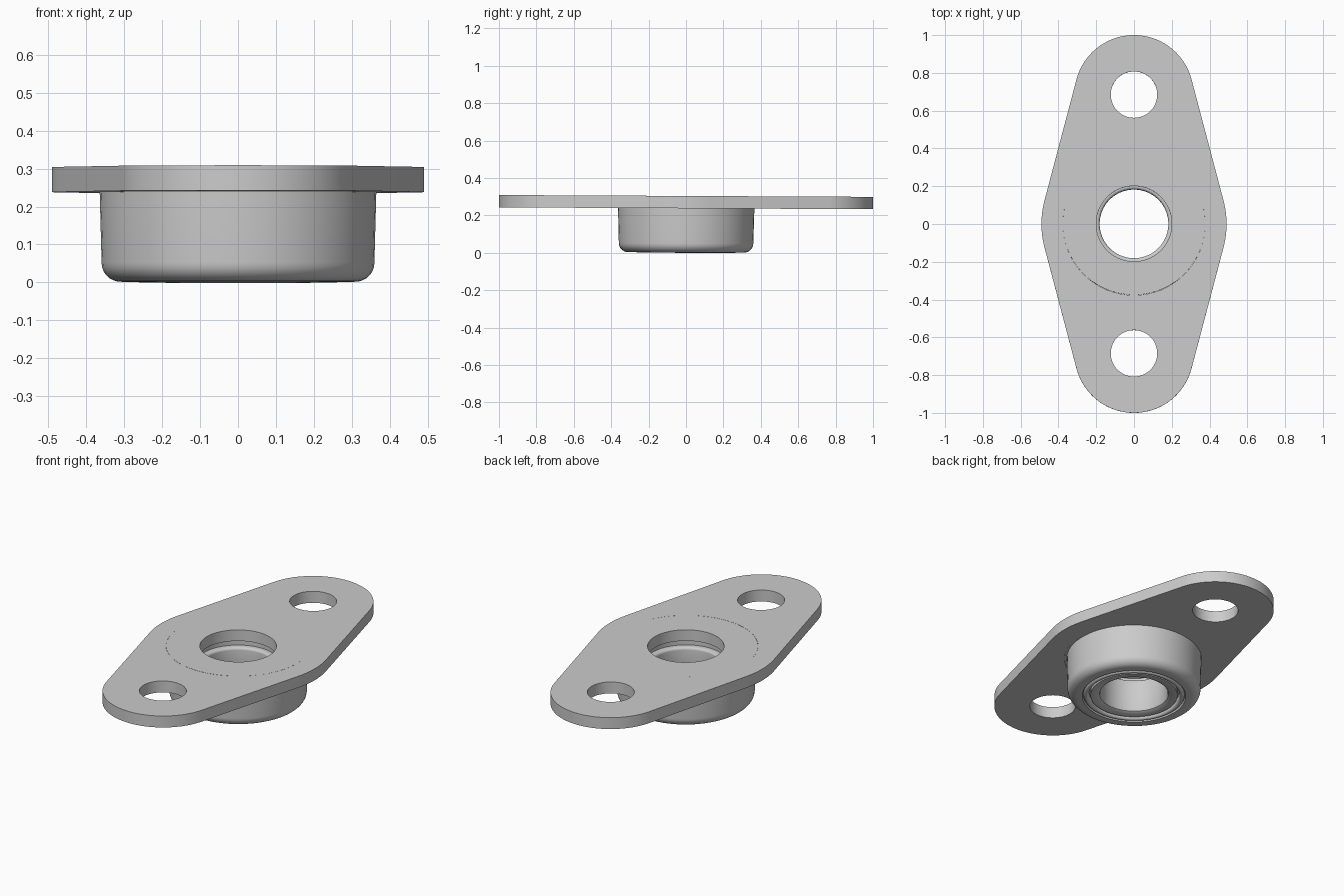
import bpy, bmesh
from math import pi, sin, cos, asin, radians

old = bpy.data.objects.get("Cube")
if old:
    bpy.data.objects.remove(old, do_unlink=True)

TOP, BOTTOM = 0.304, 0.238      # flange faces
BOLT_Y, SEGS = 0.685, 64
TILT = radians(-0.28)           # whole fitting leans very slightly

steel = bpy.data.materials.new("grey steel")
steel.use_nodes = True
steel.diffuse_color = (0.6, 0.6, 0.6, 1)
steel.node_tree.nodes["Principled BSDF"].inputs["Base Color"].default_value = (0.6, 0.6, 0.6, 1)


def arc(cx, cy, r, a0, a1, n):
    return [(cx + r * cos(a0 + (a1 - a0) * i / n),
             cy + r * sin(a0 + (a1 - a0) * i / n)) for i in range(n + 1)]


def circle(cy, r, n):
    return arc(0, cy, r, 0, 2 * pi, n)[:-1]


def finish(obj):
    bm = bmesh.new()
    bm.from_mesh(obj.data)
    bmesh.ops.remove_doubles(bm, verts=bm.verts, dist=1e-5)
    bmesh.ops.recalc_face_normals(bm, faces=bm.faces)
    bm.to_mesh(obj.data)
    bm.free()
    obj.data.materials.clear()
    obj.data.materials.append(steel)
    obj.rotation_euler.x = TILT
    bpy.ops.object.select_all(action='DESELECT')
    obj.select_set(True)
    bpy.context.view_layer.objects.active = obj
    bpy.ops.object.shade_smooth_by_angle(angle=radians(35))


# Flange plate: tangent hull of a wide centre arc and two end arcs
mid_r, end_r = 0.49, 0.315
t = asin((mid_r - end_r) / BOLT_Y)
outline = (arc(0, 0, mid_r, -t, t, 12)
           + arc(0, BOLT_Y, end_r, t, pi - t, 40)
           + arc(0, 0, mid_r, pi - t, pi + t, 12)
           + arc(0, -BOLT_Y, end_r, pi + t, 2 * pi - t, 40))
loops = [outline, circle(BOLT_Y, 0.123, 48), circle(-BOLT_Y, 0.123, 48),
         circle(0, 0.377, SEGS)]

curve = bpy.data.curves.new("flange_plate", 'CURVE')
curve.dimensions = '2D'
curve.fill_mode = 'BOTH'
curve.extrude = (TOP - BOTTOM) / 2
for loop in loops:
    spline = curve.splines.new('POLY')
    spline.points.add(len(loop) - 1)
    for p, (x, y) in zip(spline.points, loop):
        p.co = (x, y, 0, 1)
    spline.use_cyclic_u = True
flange = bpy.data.objects.new("flange_plate", curve)
bpy.context.collection.objects.link(flange)
flange.location.z = (TOP + BOTTOM) / 2
bpy.ops.object.select_all(action='DESELECT')
flange.select_set(True)
bpy.context.view_layer.objects.active = flange
bpy.ops.object.convert(target='MESH')
finish(flange)

# Bearing housing: one closed section turned around the z axis
base = 0.002
section = [(0.377, TOP), (0.377, BOTTOM), (0.365, BOTTOM)]
section += arc(0.31, base + 0.05, 0.05, 0, -pi / 2, 8)       # rounded lower edge
section += [(0.28, base), (0.276, 0.014)]
section += arc(0.259, 0.014, 0.014, 0, -pi, 8)               # raised seal bead
section += [(0.243, 0.03), (0.235, 0.03), (0.235, 0.008),
            (0.2, 0.008), (0.186, 0.016), (0.182, 0.025), (0.182, 0.195)]
section += arc(0.197, 0.195, 0.015, pi, pi / 2, 5)           # inner ring lip
section += [(0.215, 0.21), (0.215, 0.236), (0.2, 0.24), (0.2, TOP)]

verts, faces, n = [], [], len(section)
for i in range(SEGS):
    a = 2 * pi * (i + 0.5) / SEGS
    verts += [(r * cos(a), r * sin(a), z) for r, z in section]
    j = (i + 1) % SEGS
    faces += [(i * n + k, j * n + k, j * n + (k + 1) % n, i * n + (k + 1) % n)
              for k in range(n)]
mesh = bpy.data.meshes.new("bearing_housing")
mesh.from_pydata(verts, [], faces)
housing = bpy.data.objects.new("bearing_housing", mesh)
bpy.context.collection.objects.link(housing)
finish(housing)
